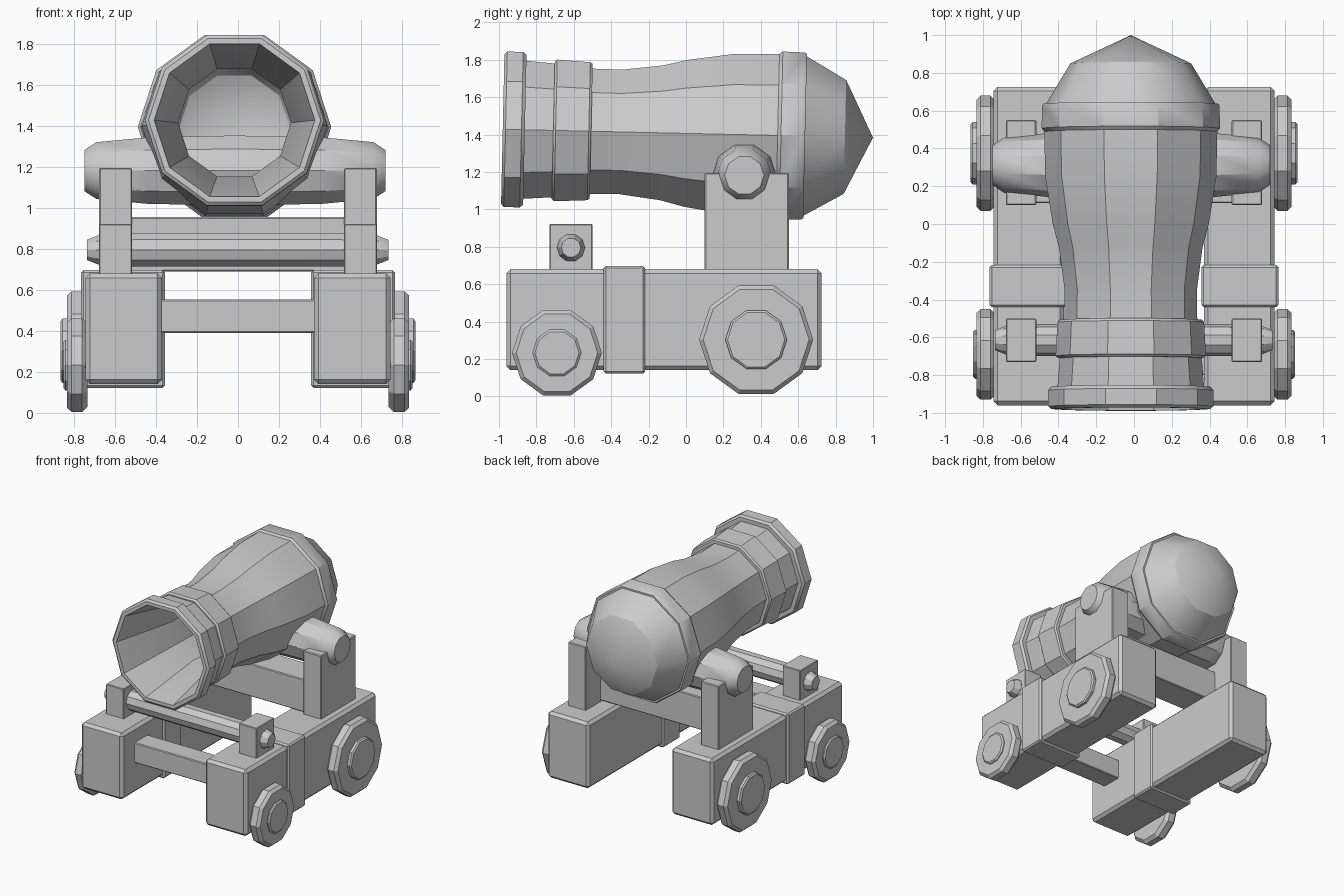
import bpy, bmesh, math
from mathutils import Matrix, Vector

if "Cube" in bpy.data.objects:
    bpy.data.objects.remove(bpy.data.objects["Cube"])

SIDES = 10


def finish(name, bm):
    bmesh.ops.recalc_face_normals(bm, faces=bm.faces)
    mesh = bpy.data.meshes.new(name)
    bm.to_mesh(mesh)
    bm.free()
    obj = bpy.data.objects.new(name, mesh)
    bpy.context.collection.objects.link(obj)
    return obj


def smooth(obj, degrees=32):
    bpy.ops.object.select_all(action='DESELECT')
    obj.select_set(True)
    bpy.context.view_layer.objects.active = obj
    bpy.ops.object.shade_smooth_by_angle(angle=math.radians(degrees))


def lathe(name, profile, axis, center):
    """Ten-sided turned part; profile is (radius, distance along axis)."""
    bm = bmesh.new()
    rings = []
    for r, t in profile:
        if r == 0:
            pts = [(0, t)]
        else:
            pts = [(r, t, 2 * math.pi * i / SIDES) for i in range(SIDES)]
        ring = []
        for p in pts:
            a = p[2] if len(p) == 3 else 0
            c, s = p[0] * math.cos(a), p[0] * math.sin(a)
            co = (t, c, s) if axis == 'X' else (c, t, s)
            ring.append(bm.verts.new(co))
        rings.append(ring)
    for a, b in zip(rings, rings[1:]):
        for i in range(SIDES):
            j = (i + 1) % SIDES
            quad = [a[i % len(a)], a[j % len(a)], b[j % len(b)], b[i % len(b)]]
            bm.faces.new(list(dict.fromkeys(quad)))
    for ring in (rings[0], rings[-1]):
        if len(ring) > 1:
            bm.faces.new(ring)
    obj = finish(name, bm)
    obj.location = center
    return obj


def box(name, lo, hi, bevel=0.006):
    lo, hi = Vector(lo), Vector(hi)
    bm = bmesh.new()
    bmesh.ops.create_cube(bm, size=1, matrix=Matrix.Translation((lo + hi) / 2)
                          @ Matrix.Diagonal((*(hi - lo), 1)))
    bmesh.ops.bevel(bm, geom=bm.edges[:], offset=bevel, segments=1, affect='EDGES')
    return finish(name, bm)


def mirror(obj):
    mod = obj.modifiers.new("mirror", 'MIRROR')
    mod.use_axis = (True, False, False)
    mod.mirror_object = center_point


center_point = bpy.data.objects.new("center_point", None)
bpy.context.collection.objects.link(center_point)
center_point.hide_render = True

# Barrel: hollow, with muzzle ring, front band, waist, rear band and pointed cap
barrel = lathe("barrel", [
    (0, 0.90), (0.27, 0.76), (0.37, 0.58), (0.36, 0.25), (0.30, -0.10), (0.275, -0.42),
    (0.392, -0.98), (0.42, -0.98), (0.437, -0.965), (0.437, -0.88), (0.422, -0.862), (0.388, -0.862),
    (0.376, -0.71), (0.385, -0.71), (0.398, -0.697), (0.388, -0.52), (0.378, -0.507), (0.352, -0.507),
    (0.35, -0.35), (0.379, -0.13), (0.413, 0.0), (0.453, 0.25), (0.458, 0.49),
    (0.462, 0.495), (0.472, 0.508), (0.470, 0.625), (0.462, 0.637), (0.448, 0.637),
    (0.32, 0.85), (0, 1.0)], 'Y', (-0.017, 0, 1.406))
barrel.rotation_euler.x = -0.0225
smooth(barrel)

# Turned cross parts: trunnion under the breech and elevation rod
smooth(lathe("trunnion", [(0.105, -0.735), (0.146, -0.675), (0.17, -0.43), (0.18, 0),
                          (0.17, 0.43), (0.146, 0.675), (0.105, 0.735)],
             'X', (-0.015, 0.312, 1.182)))
smooth(lathe("front_rod", [(0.052, -0.735), (0.075, -0.68), (0.085, -0.5),
                           (0.085, 0.5), (0.075, 0.68), (0.052, 0.735)],
             'X', (-0.002, -0.615, 0.795)))

# Carriage sides, straps and posts
for name, lo, hi, bevel in [
        ("carriage_side", (0.37, -0.96, 0.14), (0.745, 0.725, 0.68), 0.022),
        ("strap", (0.357, -0.44, 0.122), (0.765, -0.218, 0.697), 0.012),
        ("rear_post", (0.517, 0.10, 0.66), (0.678, 0.55, 1.195), 0.006),
        ("front_post", (0.517, -0.73, 0.66), (0.678, -0.50, 0.922), 0.005)]:
    mirror(box(name, lo, hi, bevel))

# Cross beams
box("upper_beam", (-0.53, 0.11, 0.69), (0.53, 0.36, 0.955))
box("lower_beam", (-0.40, -0.80, 0.39), (0.40, -0.63, 0.553))

# Wheels with raised hubs
for name, r, hub, hub_x, y, z in [("rear_wheel", 0.305, 0.165, 0.865, 0.375, 0.303),
                                  ("front_wheel", 0.24, 0.13, 0.852, -0.69, 0.233)]:
    mirror(lathe(name, [
        (r - 0.025, 0.735), (r, 0.76), (r, 0.812), (r - 0.022, 0.835), (hub, 0.835),
        (hub, hub_x - 0.01), (hub - 0.012, hub_x)], 'X', (0, y, z)))
